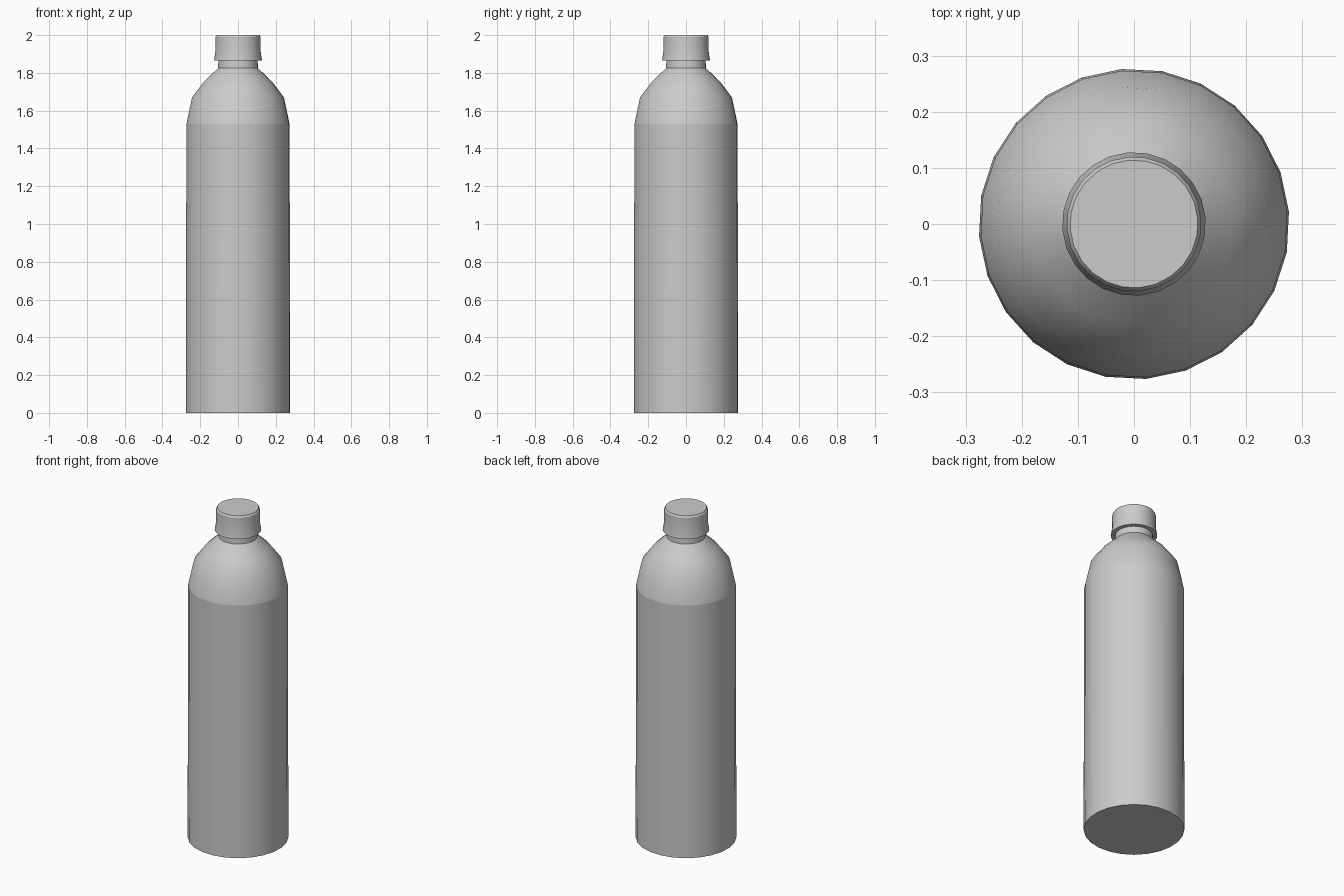
import bpy, math

SIDES = 24
TURN = math.radians(4.5)

cube = bpy.data.objects.get("Cube")
if cube:
    bpy.data.objects.remove(cube, do_unlink=True)

grey = bpy.data.materials.new("light_grey")
grey.use_nodes = True
colour = (0.6, 0.6, 0.6, 1)
grey.diffuse_color = colour
grey.node_tree.nodes["Principled BSDF"].inputs["Base Color"].default_value = colour


def lathe(name, profile, bottom=False, top=False, angle=30):
    """Turn a (radius, height) profile around z, with optional end caps."""
    verts, faces = [], []
    for r, z in profile:
        for i in range(SIDES):
            a = TURN + math.tau * i / SIDES
            verts.append((r * math.cos(a), r * math.sin(a), z))
    for k in range(len(profile) - 1):
        for i in range(SIDES):
            j = (i + 1) % SIDES
            low, high = k * SIDES, (k + 1) * SIDES
            faces.append((low + i, low + j, high + j, high + i))
    if bottom:
        faces.append(tuple(reversed(range(SIDES))))
    if top:
        start = (len(profile) - 1) * SIDES
        faces.append(tuple(range(start, start + SIDES)))
    mesh = bpy.data.meshes.new(name)
    mesh.from_pydata(verts, [], faces)
    mesh.materials.append(grey)
    obj = bpy.data.objects.new(name, mesh)
    bpy.context.collection.objects.link(obj)
    bpy.ops.object.select_all(action='DESELECT')
    obj.select_set(True)
    bpy.context.view_layer.objects.active = obj
    bpy.ops.object.shade_smooth_by_angle(angle=math.radians(angle))
    return obj


# Straight body with a flat base
lathe("bottle_body", [(0.277, 0), (0.274, 1.53)], bottom=True)

# Rounded shoulder
lathe("bottle_shoulder", [(0.274, 1.53), (0.244, 1.67), (0.18, 1.755), (0.106, 1.825)])

# Short neck
lathe("bottle_neck", [(0.106, 1.825), (0.104, 1.87)])

# Flared cap with a flat underside and a bevelled top
lathe("bottle_cap", [(0.104, 1.865), (0.128, 1.865), (0.12, 1.915), (0.12, 1.99), (0.114, 2.0)],
      top=True, angle=25)
